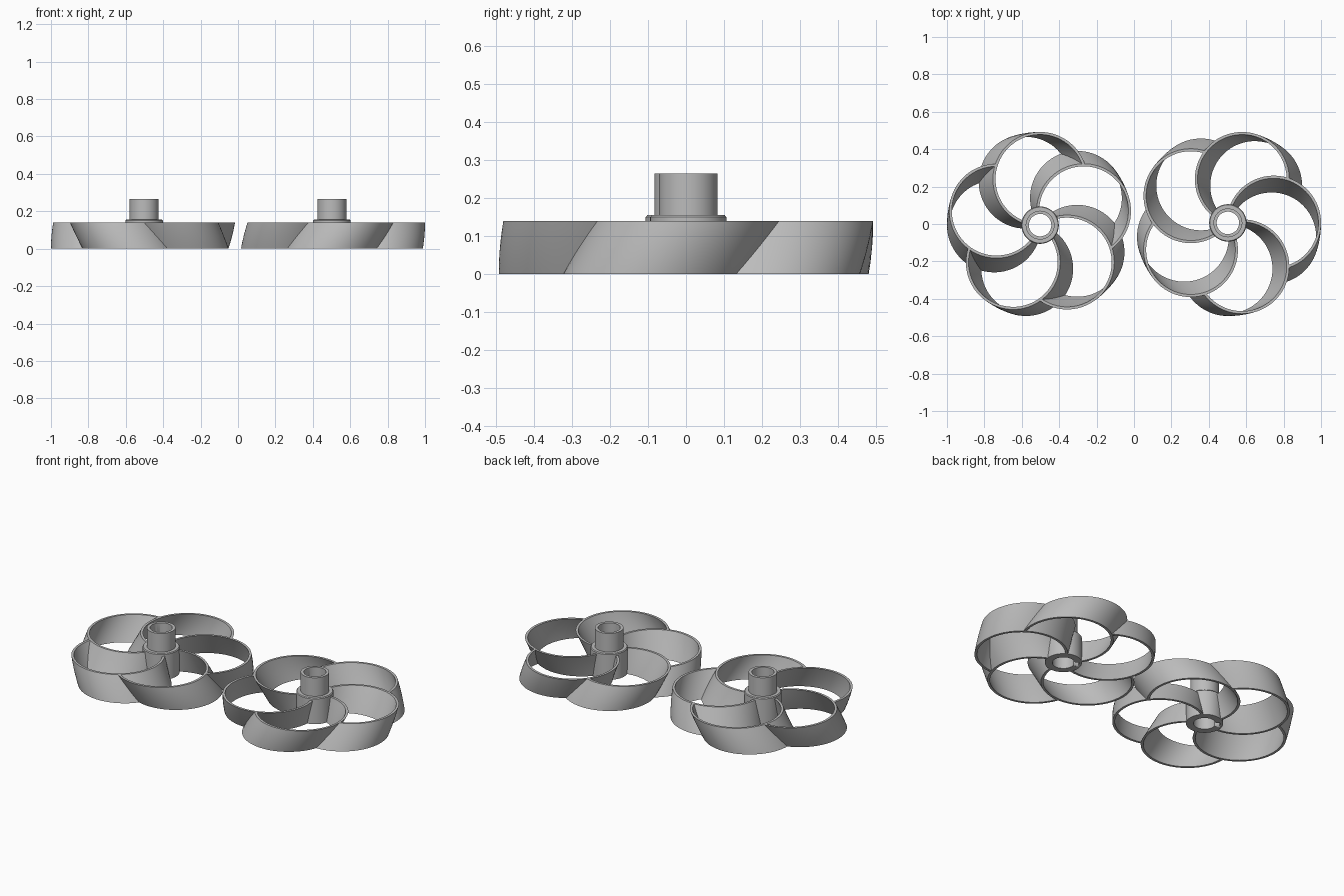
import bpy, bmesh
from math import radians, cos, sin, tau

cube = bpy.data.objects.get("Cube")
if cube:
    bpy.data.objects.remove(cube)

grey = bpy.data.materials.new("plain_grey")
grey.use_nodes = True
colour = (0.5, 0.5, 0.5, 1)
grey.diffuse_color = colour
grey.node_tree.nodes["Principled BSDF"].inputs["Base Color"].default_value = colour

ARC_R = 0.2455      # blade arc radius, the arc passes through the wheel axis
WALL = 0.014
HEIGHT = 0.14
TWIST = radians(18)


def finish(name, bm, location):
    bmesh.ops.recalc_face_normals(bm, faces=bm.faces)
    mesh = bpy.data.meshes.new(name)
    bm.to_mesh(mesh)
    bm.free()
    mesh.materials.append(grey)
    obj = bpy.data.objects.new(name, mesh)
    bpy.context.collection.objects.link(obj)
    obj.location = location
    bpy.ops.object.select_all(action="DESELECT")
    obj.select_set(True)
    bpy.context.view_layer.objects.active = obj
    bpy.ops.object.shade_smooth_by_angle(angle=radians(30))
    return obj


def bridge(bm, a, b):
    for i in range(len(a)):
        j = (i + 1) % len(a)
        bm.faces.new((a[i], a[j], b[j], b[i]))


def blade(name, location, angle, twist, segments=48, levels=10):
    # Thick circular arc from hub to the next blade, twisted over its height
    bm = bmesh.new()
    loops = []
    betas = [radians(161 - 233 * i / segments) for i in range(segments + 1)]
    outline = [(ARC_R + WALL / 2, b) for b in betas]
    outline += [(ARC_R - WALL / 2, b) for b in reversed(betas)]
    for k in range(levels + 1):
        t = k / levels
        a = angle + twist * (1 - t)
        loops.append([bm.verts.new((ARC_R * cos(a) + r * cos(a + b),
                                    ARC_R * sin(a) + r * sin(a + b),
                                    HEIGHT * t)) for r, b in outline])
    for low, high in zip(loops, loops[1:]):
        bridge(bm, low, high)
    # End caps as quad strips between outer and inner wall
    n = len(outline)
    for loop in (loops[0], loops[-1]):
        for i in range(segments):
            bm.faces.new((loop[i], loop[i + 1], loop[n - 2 - i], loop[n - 1 - i]))
    finish(name, bm, location)


def hub(name, location, segments=64):
    # Lathed sleeve with a collar and a through bore
    profile = [(0.06, 0), (0.1, 0), (0.1, 0.15), (0.096, 0.155),
               (0.077, 0.155), (0.077, 0.265), (0.06, 0.265)]
    bm = bmesh.new()
    rings = [[bm.verts.new((r * cos(tau * i / segments), r * sin(tau * i / segments), z))
              for i in range(segments)] for r, z in profile]
    for i, ring in enumerate(rings):
        bridge(bm, ring, rings[(i + 1) % len(rings)])
    return finish(name, bm, location)


def keyway(name, body):
    # Small slot cut in the underside of the bore
    bm = bmesh.new()
    bmesh.ops.create_cube(bm, size=1)
    bmesh.ops.scale(bm, vec=(0.05, 0.035, 0.08), verts=bm.verts)
    bmesh.ops.translate(bm, vec=(-0.06, 0, 0), verts=bm.verts)
    cutter = finish(name, bm, body.location)
    cutter.rotation_euler.z = radians(-30)
    cutter.hide_render = True
    cutter.hide_viewport = True
    cut = body.modifiers.new("keyway", "BOOLEAN")
    cut.operation = "DIFFERENCE"
    cut.solver = "EXACT"
    cut.object = cutter


# Two wheels with blades curving alike but twisting in opposite directions
for side, x, y, start, twist in (("right", -0.502, -0.006, 90, TWIST),
                                 ("left", 0.502, 0.006, 0, -TWIST)):
    place = (x, y, 0)
    keyway(side + "_keyway_cutter", hub(side + "_hub", place))
    for i in range(5):
        blade(f"{side}_blade_{i + 1}", place, radians(start + 72 * i), twist)
